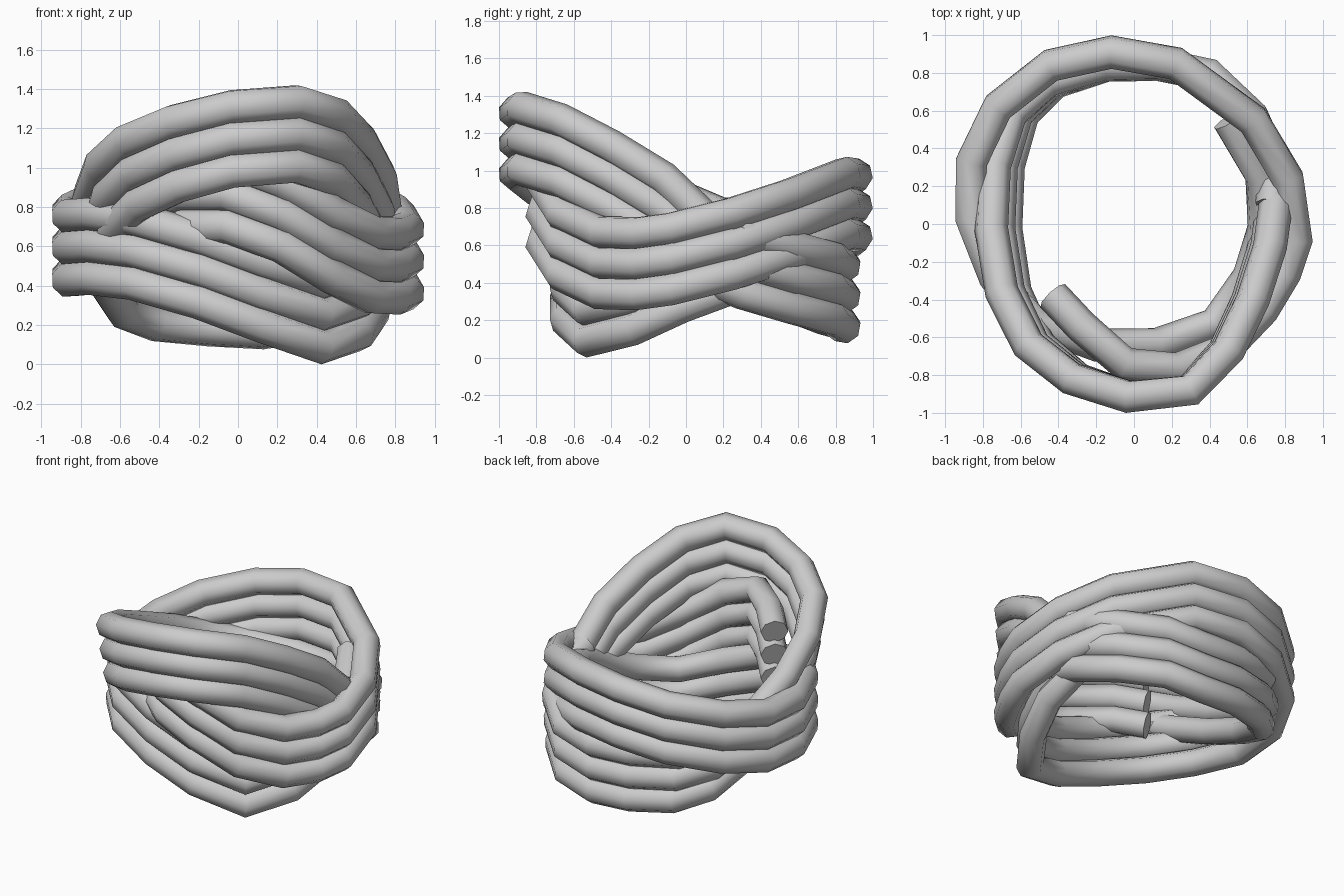
import bpy

RADIUS = 0.09     # strand thickness
SPACING = 0.163   # vertical step between stacked strands


def strand(name, points):
    """Round tube with straight segments along a path."""
    cu = bpy.data.curves.new(name, 'CURVE')
    cu.dimensions = '3D'
    cu.bevel_depth = RADIUS
    cu.bevel_resolution = 2
    cu.use_fill_caps = True
    sp = cu.splines.new('POLY')
    sp.points.add(len(points) - 1)
    for p, co in zip(sp.points, points):
        p.co = (*co, 1)
    ob = bpy.data.objects.new(name, cu)
    bpy.context.collection.objects.link(ob)
    bpy.ops.object.select_all(action='DESELECT')
    ob.select_set(True)
    bpy.context.view_layer.objects.active = ob
    bpy.ops.object.convert(target='MESH')
    bpy.ops.object.shade_smooth_by_angle(angle=0.9)


# Loop that is high at the front and low at the back
tilted_loop = [
    (.75, .10, .75), (.72, -.12, .96), (.63, -.40, 1.13), (.50, -.67, 1.27),
    (.30, -.88, 1.335), (-.03, -.915, 1.31), (-.33, -.82, 1.235),
    (-.56, -.64, 1.14), (-.70, -.36, 1.01), (-.755, -.03, .86),
    (-.74, .30, .72), (-.65, .58, .595), (-.46, .75, .53), (-.16, .84, .505),
    (.13, .845, .49), (.40, .79, .53), (.63, .57, .59), (.75, .30, .67),
    (.73, .10, .75)]

# Longer winding: starts inside at the front, circles once outside,
# then dips under the front and ends inside on the right
outer_winding = [
    (-.43, -.38, .97), (-.28, -.54, 1.03), (-.05, -.74, 1.03), (.22, -.77, .93),
    (.48, -.67, .77), (.68, -.46, .67), (.80, -.26, .665), (.862, -.08, .69),
    (.815, .24, .77), (.63, .55, .87), (.22, .85, .985), (-.12, .91, .975),
    (-.44, .84, .92), (-.72, .62, .845), (-.86, .33, .78), (-.862, .03, .755),
    (-.74, -.28, .765), (-.53, -.52, .74), (-.20, -.64, .645), (.12, -.64, .525),
    (.43, -.53, .416), (.61, -.28, .48), (.69, -.02, .60), (.675, .25, .70),
    (.50, .55, .78)]

for i in range(3):
    s = 1 - 0.05 * i   # lower tilted strands tuck in on the left
    strand(f"tilted_strand_{i + 1}",
           [(x * s if x < 0 else x * (1 - .02 * i), y, z - i * SPACING)
            for x, y, z in tilted_loop])
    strand(f"outer_strand_{i + 1}",
           [(x, y, z - i * SPACING) for x, y, z in outer_winding])
